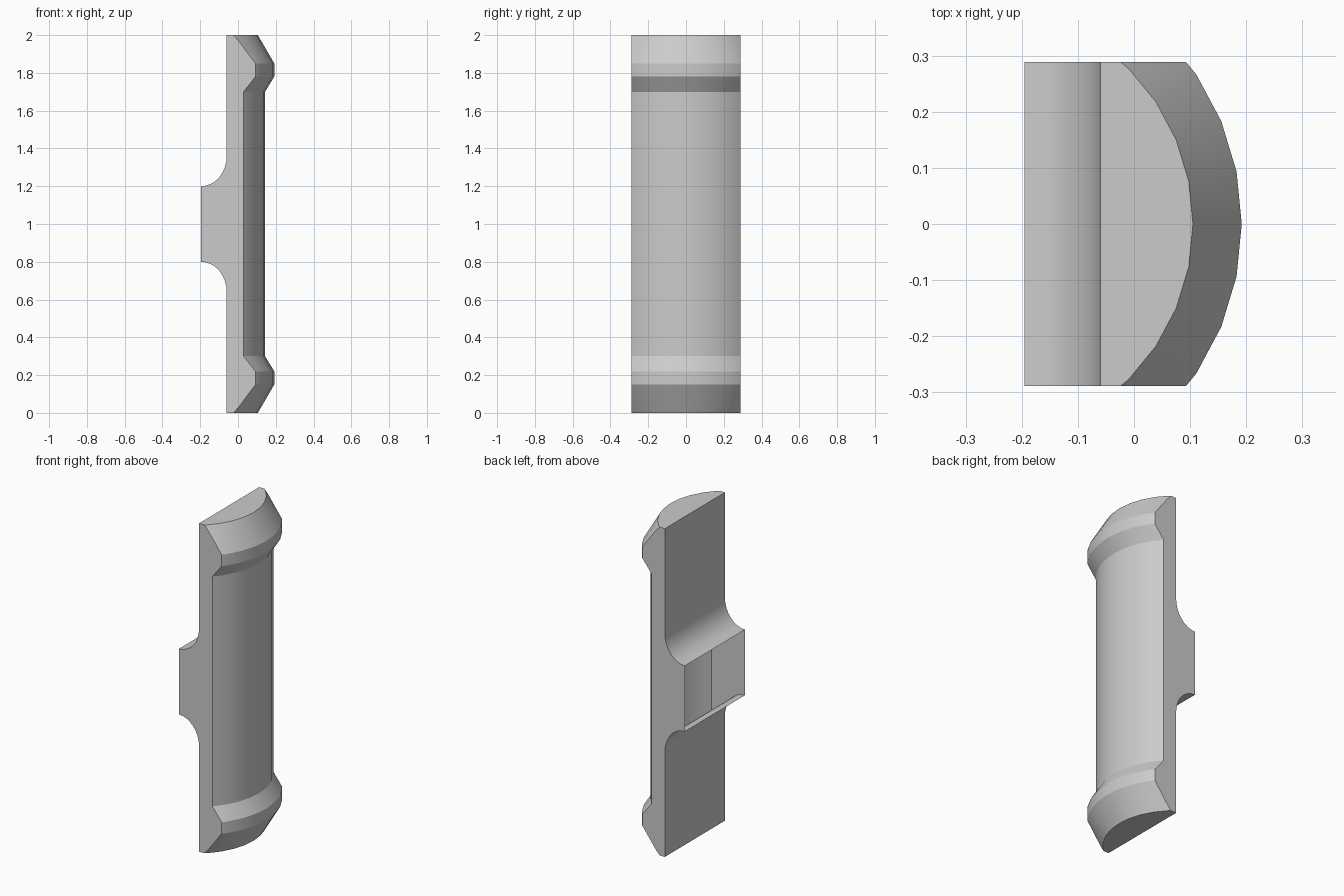
import bpy, bmesh, math

if "Cube" in bpy.data.objects:
    bpy.data.objects.remove(bpy.data.objects["Cube"])

AXIS_X = -0.287      # centre line of the turned front surface
SEGMENTS = 32
HALF_WIDTH = 0.289
BACK_X, STEM_X = -0.06, -0.195


def mesh_object(name, bm):
    bmesh.ops.recalc_face_normals(bm, faces=bm.faces)
    mesh = bpy.data.meshes.new(name)
    bm.to_mesh(mesh)
    bm.free()
    obj = bpy.data.objects.new(name, mesh)
    bpy.context.collection.objects.link(obj)
    return obj


# Turned bar with a flared rim at each end
half = [(0.392, 0.0), (0.479, 0.15), (0.479, 0.22), (0.43, 0.30)]
profile = half + [(r, 2 - z) for r, z in reversed(half)]
bm = bmesh.new()
rings = []
for r, z in profile:
    ring = []
    for i in range(SEGMENTS):
        a = 2 * math.pi * i / SEGMENTS
        ring.append(bm.verts.new((AXIS_X + r * math.cos(a), r * math.sin(a), z)))
    rings.append(ring)
for low, high in zip(rings, rings[1:]):
    for i in range(SEGMENTS):
        j = (i + 1) % SEGMENTS
        bm.faces.new((low[i], low[j], high[j], high[i]))
bm.faces.new(rings[0])
bm.faces.new(rings[-1])
handle = mesh_object("handle", bm)

# Side outline: flat back, filleted stem, open space past the front
fillet = []
for i in range(9):
    a = math.pi / 2 * i / 8
    fillet.append((STEM_X + 0.135 * math.sin(a), 1.36 - 0.16 * math.cos(a)))
upper = fillet + [(BACK_X, 2.1), (0.4, 2.1)]
outline = upper + [(x, 2 - z) for x, z in reversed(upper)]
bm = bmesh.new()
face = bm.faces.new([bm.verts.new((x, -HALF_WIDTH, z)) for x, z in outline])
out = bmesh.ops.extrude_face_region(bm, geom=[face])
for v in out["geom"]:
    if isinstance(v, bmesh.types.BMVert):
        v.co.y = HALF_WIDTH
cutter = mesh_object("outline_cutter", bm)
cutter.hide_render = True

# Keep only the part of the bar inside the outline
mod = handle.modifiers.new("trim", 'BOOLEAN')
mod.operation = 'INTERSECT'
mod.solver = 'EXACT'
mod.object = cutter
bpy.context.view_layer.update()
deps = bpy.context.evaluated_depsgraph_get()
trimmed = bpy.data.meshes.new_from_object(handle.evaluated_get(deps))
handle.modifiers.clear()
handle.data = trimmed
bpy.data.objects.remove(cutter)

# Open the hollow stem at its back end
bm = bmesh.new()
bm.from_mesh(trimmed)
opening = [f for f in bm.faces if all(abs(v.co.x - STEM_X) < 1e-3 for v in f.verts)]
bmesh.ops.delete(bm, geom=opening, context='FACES')
bm.to_mesh(trimmed)
bm.free()

# Plain grey finish
grey = bpy.data.materials.new("grey")
grey.diffuse_color = (0.6, 0.6, 0.6, 1)
grey.use_nodes = True
grey.node_tree.nodes["Principled BSDF"].inputs["Base Color"].default_value = grey.diffuse_color
trimmed.materials.clear()
trimmed.materials.append(grey)
for p in trimmed.polygons:
    p.material_index = 0
bpy.context.view_layer.objects.active = handle
handle.select_set(True)
bpy.ops.object.shade_smooth_by_angle(angle=math.radians(20))
